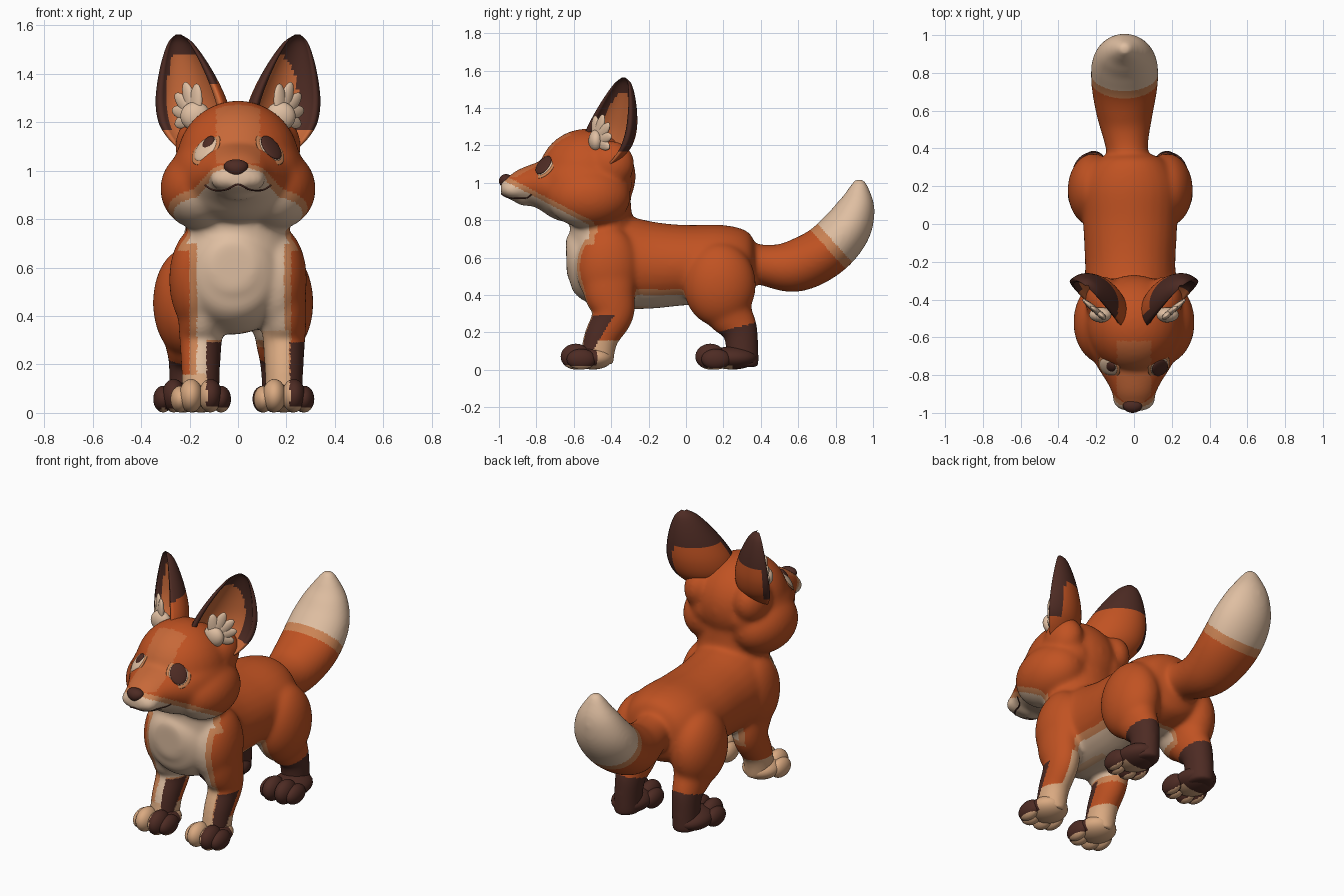
import bpy
import bmesh
from math import sin, cos, pi, radians
from mathutils import Vector, Matrix
from mathutils.bvhtree import BVHTree

default_cube = bpy.data.objects.get("Cube")
if default_cube:
    bpy.data.objects.remove(default_cube)

COLOURS = {
    "orange fur": (0.53, 0.085, 0.016),
    "light orange fur": (0.57, 0.14, 0.04),
    "tan fringe": (0.60, 0.23, 0.09),
    "cream fur": (0.74, 0.52, 0.36),
    "peach fur": (0.70, 0.40, 0.22),
    "dark brown": (0.075, 0.024, 0.017),
}
MATERIALS = {}
for colour_name, rgb in COLOURS.items():
    mat = bpy.data.materials.new(colour_name)
    mat.use_nodes = True
    mat.diffuse_color = (*rgb, 1)
    shader = mat.node_tree.nodes["Principled BSDF"]
    shader.inputs["Base Color"].default_value = (*rgb, 1)
    shader.inputs["Roughness"].default_value = 0.7
    MATERIALS[colour_name] = mat


def paint(mesh, rule):
    """Give every face the colour that rule(centre, normal) names."""
    mesh.materials.clear()
    slots = {}
    for poly in mesh.polygons:
        name = rule(poly.center, poly.normal)
        if name not in slots:
            slots[name] = len(slots)
            mesh.materials.append(MATERIALS[name])
        poly.material_index = slots[name]
        poly.use_smooth = True


def finish(bm, name, colour):
    """Turn a bmesh into a painted object; colour is a name or a rule."""
    bmesh.ops.recalc_face_normals(bm, faces=bm.faces[:])
    mesh = bpy.data.meshes.new(name)
    bm.to_mesh(mesh)
    bm.free()
    paint(mesh, colour if callable(colour) else lambda p, n: colour)
    obj = bpy.data.objects.new(name, mesh)
    bpy.context.scene.collection.objects.link(obj)
    return obj


def blob(bm, centre, radii, rotation=None):
    """Add an ellipsoid."""
    matrix = Matrix.LocRotScale(Vector(centre), rotation, Vector(radii))
    bmesh.ops.create_uvsphere(bm, u_segments=28, v_segments=18, radius=1, matrix=matrix)


def bridge(bm, loops):
    """Skin closed vertex loops and cap both ends."""
    for low, high in zip(loops, loops[1:]):
        for i in range(len(low)):
            j = (i + 1) % len(low)
            bm.faces.new((low[i], low[j], high[j], high[i]))
    bm.faces.new(loops[0])
    bm.faces.new(loops[-1])


def spline(rows, steps):
    """Smooth curve through rows of numbers."""
    rows = [Vector(r) for r in rows]
    rows = [rows[0]] + rows + [rows[-1]]
    out = []
    for a, b, c, d in zip(rows, rows[1:], rows[2:], rows[3:]):
        for k in range(steps):
            t = k / steps
            out.append(0.5 * (2 * b + (c - a) * t + (2 * a - 5 * b + 4 * c - d) * t ** 2
                              + (3 * b - a - 3 * c + d) * t ** 3))
    return out + [rows[-1]]


def loft(bm, rows, seg=28):
    """Tube through rows of (x, y, z, half width in x, half depth across)."""
    rows = spline(rows, 6)
    loops = []
    for i, row in enumerate(rows):
        ahead, behind = rows[min(i + 1, len(rows) - 1)], rows[max(i - 1, 0)]
        tangent = Vector(ahead[:3]) - Vector(behind[:3])
        tangent.x = 0
        across = tangent.normalized().cross(Vector((1, 0, 0)))
        loops.append([])
        for k in range(seg):
            a = 2 * pi * k / seg
            offset = Vector((cos(a) * row[3], 0, 0)) + across * sin(a) * row[4]
            loops[-1].append(bm.verts.new(Vector(row[:3]) + offset))
    bridge(bm, loops)


# Body: torso, neck, head, legs and tail fused into one soft skin
BODY_X, FORE_X = -0.02, 0.018
skin = bmesh.new()
loft(skin, [(BODY_X, y, z, a, b) for y, z, a, b in (
    (.375, .56, .09, .1), (.33, .56, .19, .18), (.2, .56, .255, .215), (0, .56, .25, .215),
    (-.2, .56, .24, .235), (-.4, .58, .24, .255), (-.52, .59, .21, .225),
    (-.6, .6, .16, .16), (-.64, .6, .09, .1))])
loft(skin, [(0, -.43, .58, .23, .2), (0, -.45, .75, .21, .17), (0, -.47, .97, .2, .17)])
blob(skin, (0, -.53, 1.035), (.255, .262, .255))
loft(skin, [(0, -.55, .95, .25, .17), (0, -.65, .965, .25, .17), (0, -.75, .985, .2, .14),
            (0, -.85, .987, .138, .102), (0, -.93, .975, .1, .07), (0, -.99, .975, .055, .04)])
blob(skin, (0, -.85, .925), (.085, .08, .05))
for s in (-1, 1):
    blob(skin, (s * .155, -.52, .925), (.167, .225, .168))
    blob(skin, (s * .11, -.53, 1.0), (.163, .245, .16))
    blob(skin, (s * .052, -.92, .965), (.064, .068, .05))
    blob(skin, (s * .165, -.4, 1.1), (.095, .125, .125))
    blob(skin, (s * .165, -.42, .55), (.12, .17, .22))
    blob(skin, (BODY_X + s * .195, .18, .455), (.137, .195, .225))
    loft(skin, [(FORE_X + s * x, y, z, a, b) for x, y, z, a, b in (
        (.16, -.42, .58, .095, .15), (.17, -.41, .42, .095, .14), (.172, -.39, .3, .088, .113),
        (.172, -.455, .17, .08, .093), (.172, -.48, .04, .078, .093))])
    loft(skin, [(BODY_X + s * x, y, z, a, b) for x, y, z, a, b in (
        (.19, .18, .45, .11, .18), (.188, .23, .31, .098, .133), (.188, .285, .22, .08, .098),
        (.192, .3, .12, .074, .088), (.195, .3, .015, .075, .09))])
loft(skin, [(x, y, z, a, b) for x, y, z, a, b in (
    (-.02, .27, .6, .1, .1), (-.04, .42, .56, .115, .11), (-.05, .58, .555, .15, .14),
    (-.05, .74, .63, .177, .142), (-.05, .855, .75, .173, .133), (-.05, .91, .87, .13, .103),
    (-.05, .925, .97, .065, .055), (-.05, .925, 1.02, .025, .025))])


def skin_colour(p, n):
    x, y, z = p
    if y > 0.45:
        # tail tip
        score = .745 * y + .667 * z - 1.045
        fringe = .05
    else:
        muzzle = min(1.01 - .52 * (y + .97) - z, -.52 - y, z - .7)
        chest = min(.18 - abs(x - .01), -.5 - y, .84 - z)
        belly = min(.16 - abs(x), .4 - z, z - .3, .2 - y) if n.z < 0 else -1
        score, fringe = max(muzzle, chest, belly), .03
        # hind socks
        if y > 0 and z < .21 + .25 * (y - .2):
            return "dark brown"
        # forelegs, with a dark flash on the same side of each
        if y < -.2 and z < .34:
            across = x - FORE_X - (.172 if x > FORE_X else -.172)
            if across > .025 and z < .29 and y < -.56 + .6 * z:
                return "dark brown"
            if z < .16 or (x > 0 and across < .02):
                return "peach fur"
    if score > 0:
        return "cream fur"
    if score > -fringe:
        return "tan fringe"
    if abs(x) < .09 and z > 1.03 and y < -.62:
        return "light orange fur"
    return "orange fur"


body = finish(skin, "body", "orange fur")
fuse = body.modifiers.new("fuse", "REMESH")
fuse.mode = "VOXEL"
fuse.voxel_size = 0.009
soften = body.modifiers.new("soften", "SMOOTH")
soften.factor = 0.5
soften.iterations = 44
graph = bpy.context.evaluated_depsgraph_get()
fused = bpy.data.meshes.new_from_object(body.evaluated_get(graph))
body.modifiers.clear()
body.data = fused
paint(fused, skin_colour)
surface = BVHTree.FromPolygons([v.co for v in fused.vertices],
                               [p.vertices[:] for p in fused.polygons])


def on_face(x, z):
    """Point and normal on the front of the skin."""
    point, normal = surface.ray_cast(Vector((x, -2, z)), Vector((0, 1, 0)))[:2]
    return point, normal


# Paws: a pad, two big middle toes and two small outer ones
def paw(name, cx, toe_y, back_y, colour):
    bm = bmesh.new()
    blob(bm, (cx, (toe_y + back_y) / 2, .064), (.105, (back_y - toe_y) / 2, .062))
    for s in (-1, 1):
        blob(bm, (cx + s * .04, toe_y + .015, .071), (.049, .08, .069))
        blob(bm, (cx + s * .084, toe_y + .045, .057), (.041, .078, .055))
    finish(bm, name, colour)


for side, s in (("right", -1), ("left", 1)):
    fore = FORE_X + s * .172
    paw(side + "_front_paw", fore, -.605, -.39, lambda p, n: "dark brown"
        if p.x > fore + .025 and p.z > .025 and p.y < -.48 else "peach fur")
    paw(side + "_hind_paw", BODY_X + s * .205, .115, .38, lambda p, n: "peach fur"
        if n.z < -.8 and p.y < .25 else "dark brown")

# Ears: cupped shells opening forward and outward, with a dark tip and rim
CHORD, BACK = Vector((.76, .65, 0)), Vector((-.65, .76, 0))
EAR_ROWS = [(1.03, .05), (1.08, .085), (1.14, .145), (1.2, .178), (1.28, .178), (1.37, .15),
            (1.46, .107), (1.53, .06), (1.562, .014)]
ARC = 24


def ear_centre(z):
    return Vector((.205 + .15 * (z - 1.28), -.42 + .3 * (z - 1.28), z))


# the left ear is darker: rim depth on the outer and inner edge, and how low the inner rim runs
for side, s, outer, inner, inner_low in (("right", -1, .03, .035, 1.36), ("left", 1, .07, .045, 1.26)):
    bm = bmesh.new()
    loops = []
    for z, w in spline(EAR_ROWS, 8):
        arc = [(w, pi * k / ARC) for k in range(ARC + 1)]
        arc += [(w * .84, pi * k / ARC) for k in range(ARC, -1, -1)]
        loops.append([bm.verts.new(ear_centre(z) + CHORD * r * cos(a) + BACK * r * .78 * sin(a))
                      for r, a in arc])
    bridge(bm, loops)
    bmesh.ops.scale(bm, vec=(s, 1, 1), verts=bm.verts[:])

    def ear_colour(p, n):
        local = Vector((p.x * s, p.y, p.z)) - ear_centre(p.z)
        inward = Vector((n.x * s, n.y, 0)).dot(BACK) < -.05
        depth, low = (outer, 1.17) if local.dot(CHORD) > 0 else (inner, inner_low)
        if local.dot(BACK) < depth and p.z > low:
            return "dark brown"
        if p.z > (1.48 if inward else 1.37):
            return "dark brown"
        return "light orange fur" if inward else "orange fur"

    finish(bm, side + "_ear", ear_colour)

    # Ear tuft: a fan of flat blades
    bm = bmesh.new()
    out = -BACK
    root = ear_centre(1.225) + out * .02 - CHORD * .045
    blob(bm, root, (.062, .04, .06))
    for angle, length in ((-18, .065), (12, .072), (40, .08), (67, .085), (93, .075)):
        blade = CHORD * cos(radians(angle)) + Vector((0, 0, sin(radians(angle))))
        turn = Matrix((blade, out.cross(blade), out)).transposed().to_quaternion()
        blob(bm, root + blade * length * .8, (length, .031, .016), turn)
    bmesh.ops.scale(bm, vec=(s, 1, 1), verts=bm.verts[:])
    finish(bm, side + "_ear_tuft", "cream fur")

# Eyes: lid patch, eyeball and iris laid on the face
for side, s, shift, lift, size in (("right", -1, .008, .024, .7), ("left", 1, -.002, 0, 1.2)):
    point, normal = on_face(s * .132, 1.088)
    turn = normal.to_track_quat("Z", "Y")
    for part, colour, offset, radii in (
            ("eye_patch", "tan fringe", (0, 0, 0), (.068, .08, .009)),
            ("eyeball", "cream fur", (0, 0, 0), (.055, .065, .02)),
            ("iris", "dark brown", (shift, lift, .012), (.039 * size, .05 * size, .013))):
        bm = bmesh.new()
        blob(bm, point + turn @ Vector(offset), radii, turn)
        finish(bm, side + "_" + part, colour)

# Nose: wide on top, narrow below
bm = bmesh.new()
blob(bm, (-.008, -.962, 1.01), (.052, .038, .037))
for v in bm.verts:
    v.co.x *= 1 + 5 * (v.co.z - 1.02)
finish(bm, "nose", "dark brown")

# Mouth: a thin line along the muzzle
line = bpy.data.curves.new("mouth", "CURVE")
line.dimensions = "3D"
line.bevel_depth = 0.004
smile = spline([(s * x, z) for s, x, z in (
    (-1, .135, .94), (-1, .1, .92), (-1, .05, .922), (1, 0, .943),
    (1, .05, .922), (1, .1, .92), (1, .135, .94))], 5)
path = line.splines.new("POLY")
path.points.add(len(smile) - 1)
for knot, (x, z) in zip(path.points, smile):
    knot.co = (*on_face(x, z)[0], 1)
line.materials.append(MATERIALS["dark brown"])
bpy.context.scene.collection.objects.link(bpy.data.objects.new("mouth", line))
